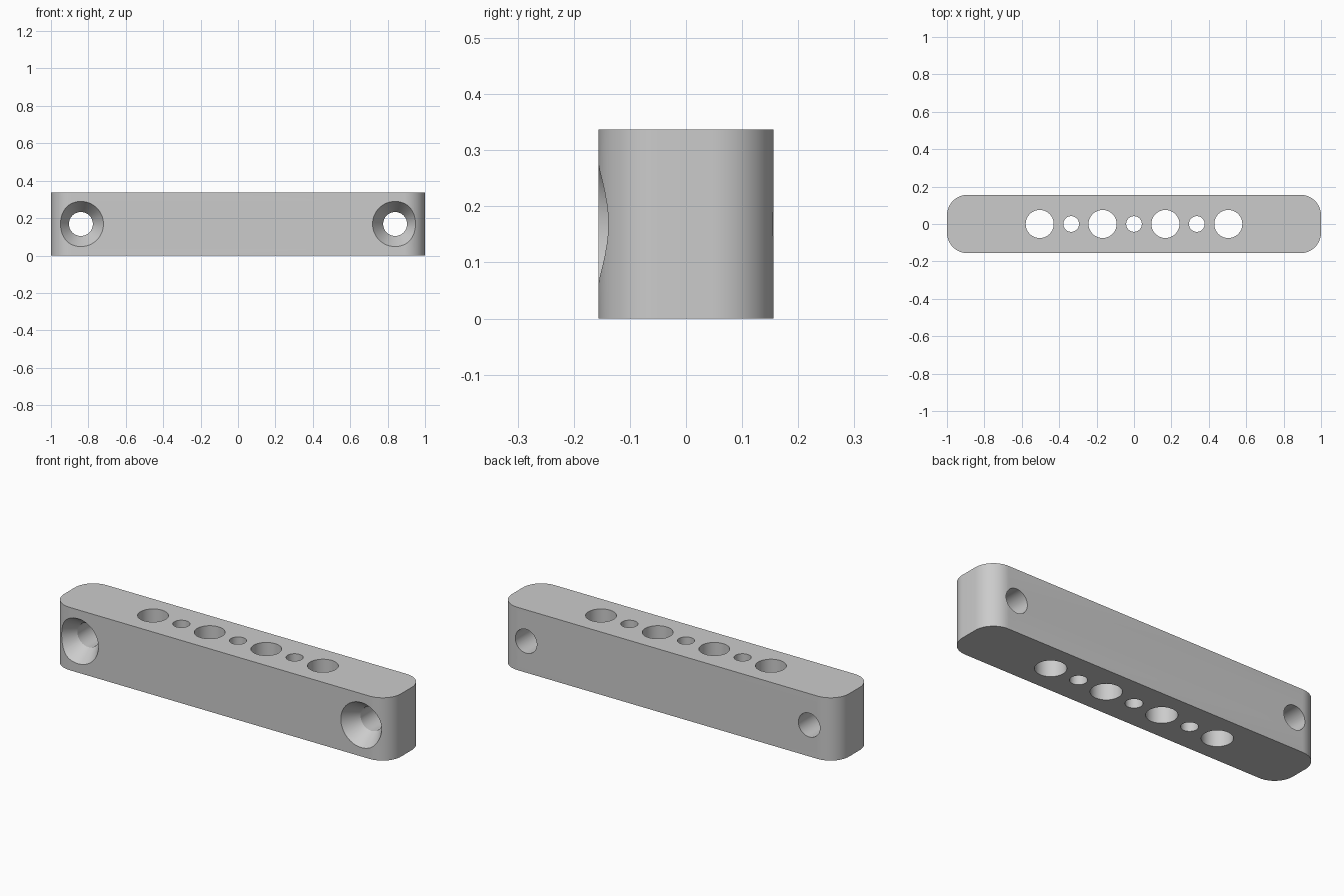
import bpy, bmesh, math
from mathutils import Matrix

if "Cube" in bpy.data.objects:
    bpy.data.objects.remove(bpy.data.objects["Cube"])

LENGTH, DEPTH, HEIGHT, CORNER = 2.0, 0.312, 0.337, 0.11
PITCH = 0.168

grey = bpy.data.materials.new("plain grey")
grey.use_nodes = True
colour = (0.6, 0.6, 0.6, 1)
grey.diffuse_color = colour
grey.node_tree.nodes["Principled BSDF"].inputs["Base Color"].default_value = colour


def add_object(name, bm):
    mesh = bpy.data.meshes.new(name)
    bmesh.ops.recalc_face_normals(bm, faces=bm.faces)
    bm.to_mesh(mesh)
    bm.free()
    mesh.materials.append(grey)
    obj = bpy.data.objects.new(name, mesh)
    bpy.context.collection.objects.link(obj)
    return obj


def revolve(bm, profile, matrix, segments=64):
    """Closed solid of revolution from (radius, height) pairs."""
    rings = []
    for r, h in profile:
        circle = bmesh.ops.create_circle(bm, segments=segments, radius=r)["verts"]
        for v in circle:
            v.co.z = h
            v.co = matrix @ v.co
        rings.append(circle)
    for a, b in zip(rings, rings[1:]):
        for i in range(segments):
            j = (i + 1) % segments
            bm.faces.new((a[i], a[j], b[j], b[i]))
    bm.faces.new(rings[0])
    bm.faces.new(rings[-1])


# Bar with rounded upright edges
bm = bmesh.new()
bmesh.ops.create_cube(bm, size=1)
bmesh.ops.scale(bm, vec=(LENGTH, DEPTH, HEIGHT), verts=bm.verts)
bmesh.ops.translate(bm, vec=(0, 0, HEIGHT / 2), verts=bm.verts)
upright = [e for e in bm.edges
           if abs(e.verts[0].co.z - e.verts[1].co.z) > HEIGHT / 2]
bmesh.ops.bevel(bm, geom=upright, offset=CORNER, segments=16,
                profile=0.5, affect='EDGES')
bar = add_object("mounting_bar", bm)

# Row of alternating large and small upright holes
bm = bmesh.new()
for i in range(-3, 4):
    radius = 0.075 if i % 2 else 0.042
    revolve(bm, [(radius, -0.1), (radius, HEIGHT + 0.1)],
            Matrix.Translation((i * PITCH, 0, 0)))

# Countersunk screw holes, wide at the front
turn = Matrix.Rotation(-math.pi / 2, 4, 'X')
sink, slope, bore = 0.086, 0.66, 0.064
screw_profile = [(bore + slope * (sink + 0.05), -0.05), (bore, sink), (bore, DEPTH + 0.1)]
for side in (-1, 1):
    place = Matrix.Translation((side * 5 * PITCH, -DEPTH / 2, HEIGHT / 2))
    revolve(bm, screw_profile, place @ turn)
cutter = add_object("hole_cutter", bm)
cutter.hide_render = True

# Cut the holes, then drop the helper
bpy.context.view_layer.objects.active = bar
bar.select_set(True)
cut = bar.modifiers.new("holes", 'BOOLEAN')
cut.operation = 'DIFFERENCE'
cut.solver = 'EXACT'
cut.object = cutter
bpy.ops.object.modifier_apply(modifier=cut.name)
bpy.data.objects.remove(cutter)

bpy.ops.object.shade_smooth_by_angle(angle=math.radians(25))
